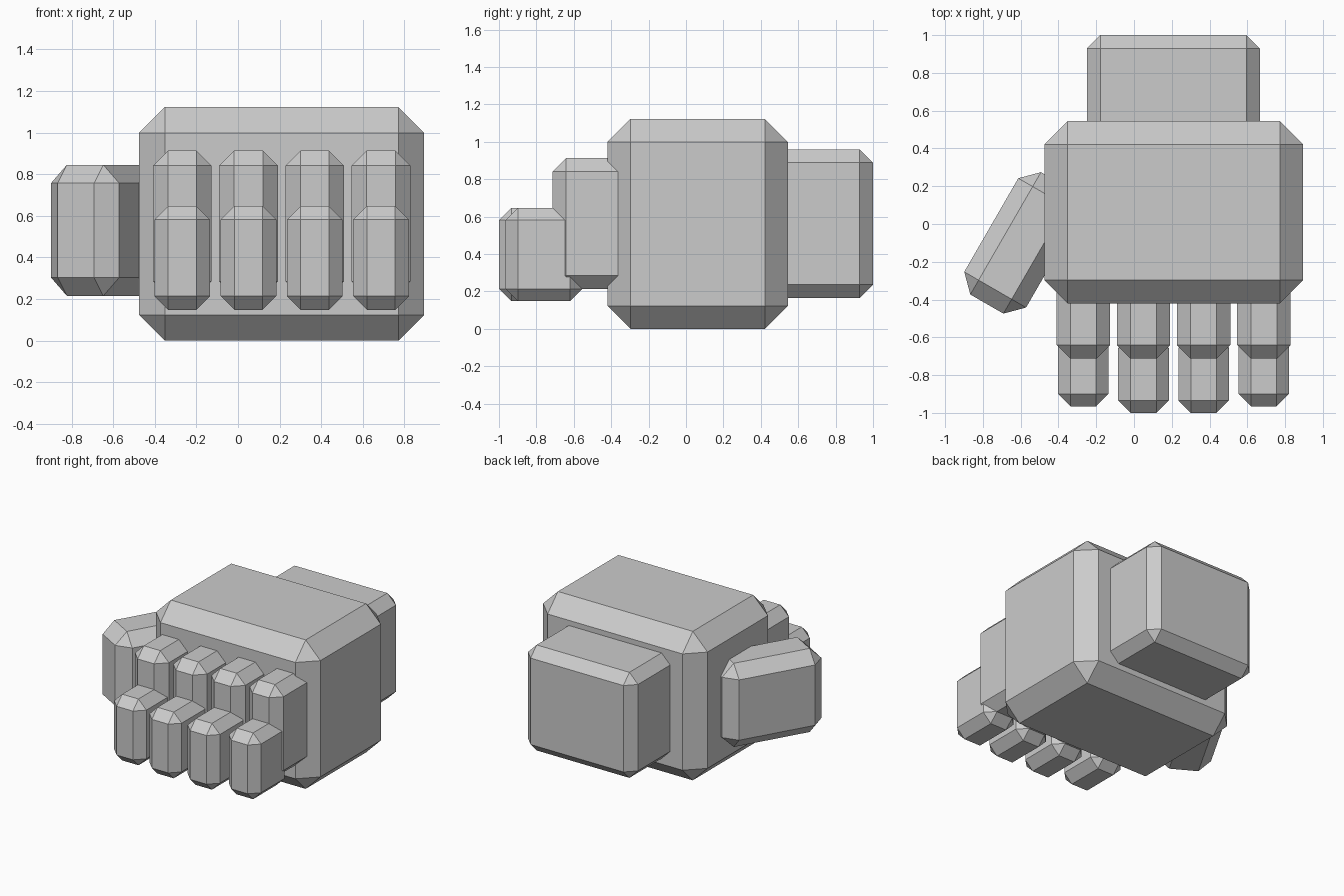
import bpy, bmesh
from math import radians
from mathutils import Matrix

if "Cube" in bpy.data.objects:
    bpy.data.objects.remove(bpy.data.objects["Cube"])


def block(name, center, size, chamfer, turn=0):
    """Box with single-segment chamfers on every edge."""
    bm = bmesh.new()
    bmesh.ops.create_cube(bm, size=1)
    bmesh.ops.scale(bm, vec=size, verts=bm.verts)
    bmesh.ops.bevel(bm, geom=bm.edges[:], offset=chamfer, offset_type='OFFSET',
                    segments=1, profile=0.5, affect='EDGES')
    bm.transform(Matrix.Rotation(radians(turn), 4, 'Z'))
    mesh = bpy.data.meshes.new(name)
    bm.to_mesh(mesh)
    bm.free()
    obj = bpy.data.objects.new(name, mesh)
    obj.location = center
    bpy.context.collection.objects.link(obj)
    return obj


def span(name, lo, hi, chamfer):
    """Chamfered block given by its two opposite corners."""
    center = [(a + b) / 2 for a, b in zip(lo, hi)]
    size = [b - a for a, b in zip(lo, hi)]
    return block(name, center, size, chamfer)


# Palm and wrist
span("palm", (-0.475, -0.42, 0), (0.895, 0.545, 1.122), 0.123)
span("wrist", (-0.25, 0.35, 0.165), (0.667, 1.0, 0.96), 0.072)

# Thumb, turned outwards at the side of the palm
block("thumb", (-0.592, -0.10, 0.53), (0.378, 0.748, 0.63), 0.088, turn=-30)

# Four curled fingers: knuckle segment plus fingertip segment
for i, front in enumerate((-0.965, -1.0, -1.0, -0.965)):
    x = -0.268 + 0.3185 * i
    span(f"knuckle_{i + 1}", (x - 0.141, -0.713, 0.213), (x + 0.141, -0.2, 0.913), 0.072)
    span(f"fingertip_{i + 1}", (x - 0.134, front, 0.148), (x + 0.134, front + 0.41, 0.647), 0.066)
